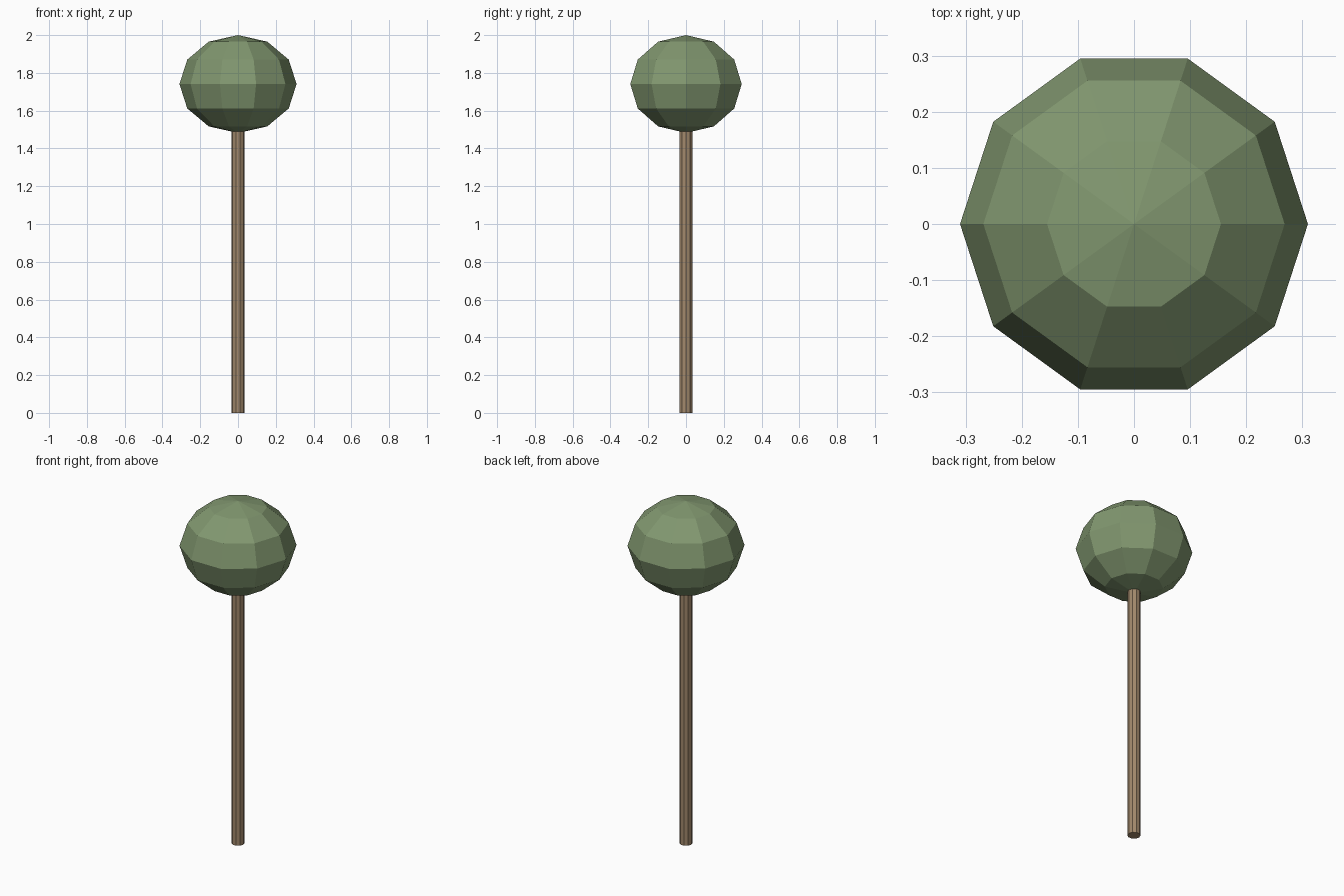
import bpy

if "Cube" in bpy.data.objects:
    bpy.data.objects.remove(bpy.data.objects["Cube"])


def colour(obj, name, rgb):
    mat = bpy.data.materials.new(name)
    mat.diffuse_color = (*rgb, 1)
    mat.use_nodes = True
    mat.node_tree.nodes["Principled BSDF"].inputs["Base Color"].default_value = mat.diffuse_color
    obj.data.materials.append(mat)


# Slim trunk, running slightly into the crown
TRUNK_TOP = 1.52
bpy.ops.mesh.primitive_cylinder_add(vertices=10, radius=0.035, depth=TRUNK_TOP,
                                    location=(0, 0, TRUNK_TOP / 2))
trunk = bpy.context.object
trunk.name = "trunk"
trunk.rotation_euler.z = 1.5708
colour(trunk, "bark", (0.36, 0.25, 0.15))

# Flattened, faceted crown
bpy.ops.mesh.primitive_uv_sphere_add(segments=10, ring_count=6, radius=1,
                                     location=(0, 0, 1.741))
crown = bpy.context.object
crown.name = "crown"
crown.scale = (0.31, 0.31, 0.259)
bpy.ops.object.transform_apply(location=False, rotation=True, scale=True)
# Vertices lie on the x axis
crown.rotation_euler.z = 1.5708 if abs(max(v.co.x for v in crown.data.vertices) - 0.31) > 0.005 else 0
bpy.ops.object.shade_flat()
colour(crown, "leaves", (0.22, 0.31, 0.16))
